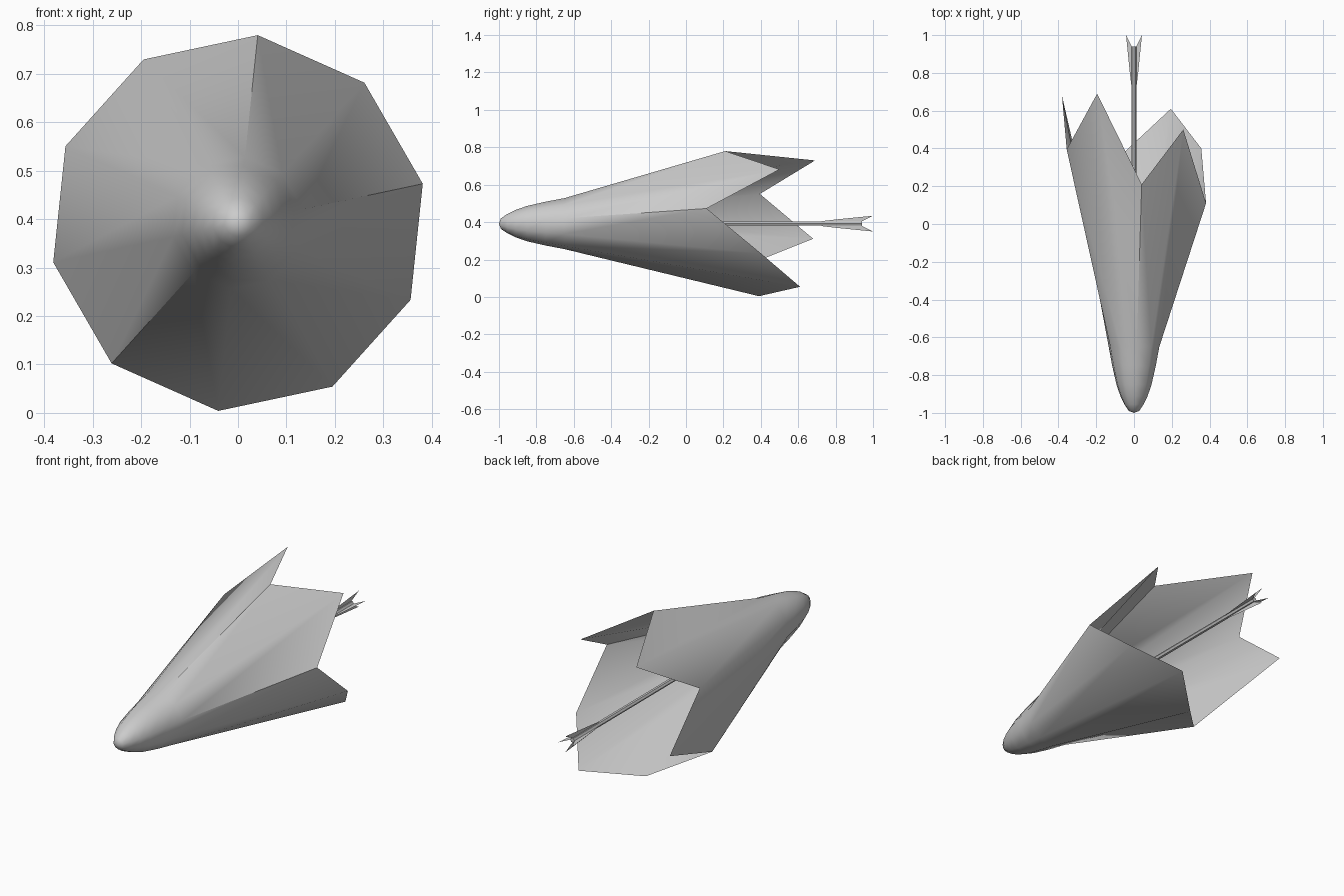
import bpy, bmesh, math
from mathutils import Vector

cube = bpy.data.objects.get("Cube")
if cube:
    bpy.data.objects.remove(cube)

grey = bpy.data.materials.new("plain grey")
grey.use_nodes = True
colour = (0.6, 0.6, 0.6, 1)
grey.diffuse_color = colour
grey.node_tree.nodes["Principled BSDF"].inputs["Base Color"].default_value = colour

AXIS_Z = 0.392


def finish(bm, name, sharp_angle):
    mesh = bpy.data.meshes.new(name)
    bm.to_mesh(mesh)
    bm.free()
    obj = bpy.data.objects.new(name, mesh)
    bpy.context.collection.objects.link(obj)
    mesh.materials.append(grey)
    bpy.ops.object.select_all(action="DESELECT")
    obj.select_set(True)
    bpy.context.view_layer.objects.active = obj
    bpy.ops.object.shade_smooth_by_angle(angle=math.radians(sharp_angle))
    return obj


def around(radius, y, angle):
    return Vector((radius * math.cos(angle), y, AXIS_Z + radius * math.sin(angle)))


# Ten-sided shell: rounded nose rings, then straight ribs to a jagged open rim
nose = [(0.028, -0.99), (0.052, -0.955), (0.074, -0.91), (0.095, -0.85), (0.118, -0.75), (0.137, -0.65)]
rim_y = [0.11, 0.50, 0.21, 0.69, 0.395, 0.68, 0.155, 0.39, 0.61, 0.40]
angles = [math.radians(12 + 36 * i) for i in range(10)]

bm = bmesh.new()
tip = bm.verts.new((0, -1, AXIS_Z))
rings = [[bm.verts.new(around(r, y, a)) for a in angles] for r, y in nose]
rings.append([bm.verts.new(around(0.39, y, a)) for y, a in zip(rim_y, angles)])
for i in range(10):
    j = (i + 1) % 10
    bm.faces.new((tip, rings[0][i], rings[0][j]))
    for near, far in zip(rings, rings[1:]):
        bm.faces.new((near[i], far[i], far[j], near[j]))
bmesh.ops.recalc_face_normals(bm, faces=bm.faces)
finish(bm, "shell", 60)

# Thin central shaft
bm = bmesh.new()
ends = [[bm.verts.new(around(0.012, y, math.radians(60 * k))) for k in range(6)]
        for y in (-0.6, 0.94)]
for k in range(6):
    n = (k + 1) % 6
    bm.faces.new((ends[0][k], ends[1][k], ends[1][n], ends[0][n]))
for ring in ends:
    bm.faces.new(ring)
bmesh.ops.recalc_face_normals(bm, faces=bm.faces)
finish(bm, "shaft", 30)

# Four swept tail fins
fin_outline = [(0, 0.72), (0.013, 0.725), (0.021, 0.79), (0.042, 1.0), (0.012, 0.94), (0, 0.94)]
bm = bmesh.new()
for k in range(4):
    bm.faces.new([bm.verts.new(around(r, y, k * math.pi / 2)) for r, y in fin_outline])
finish(bm, "tail_fins", 30)
